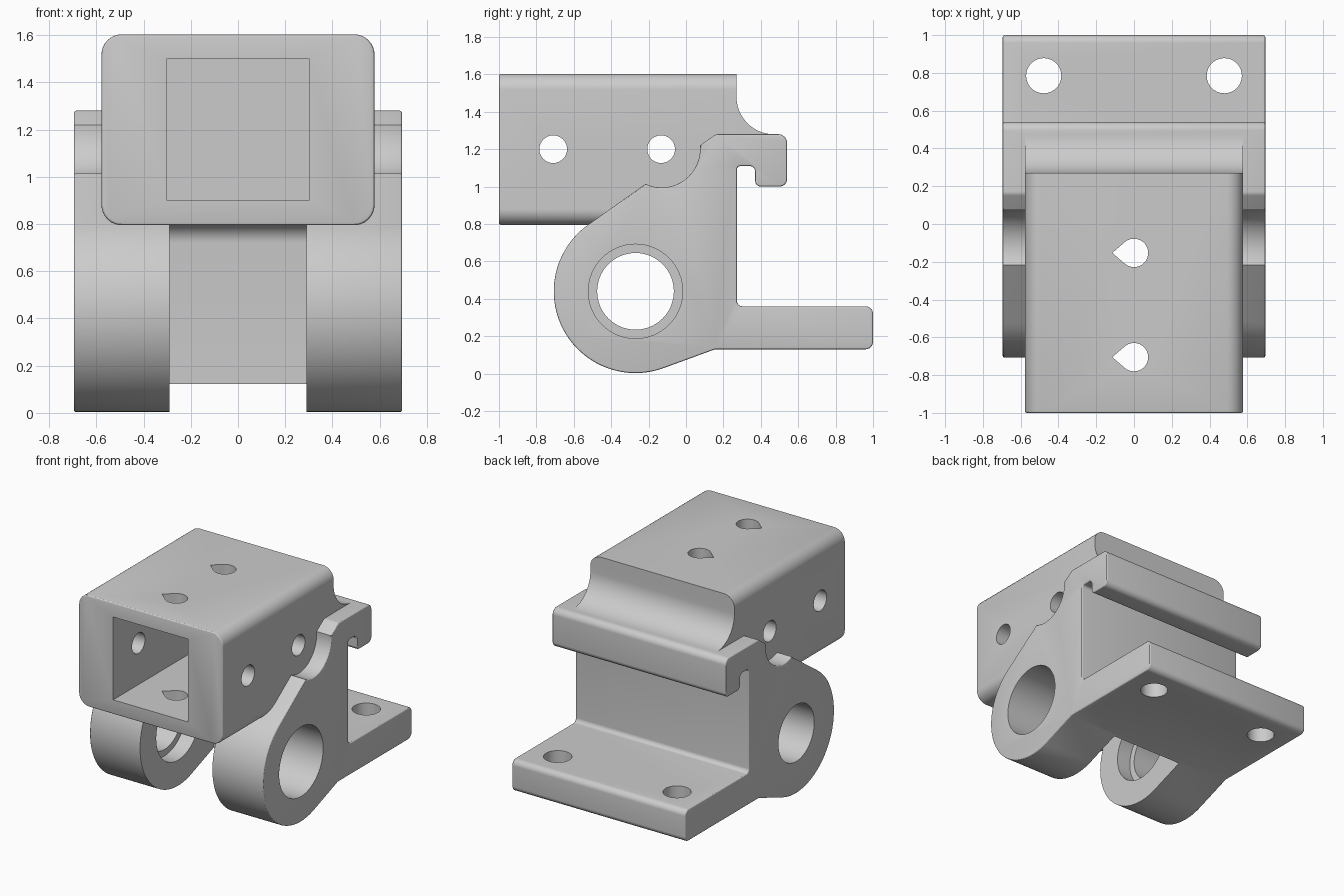
import bpy, bmesh
from math import sin, cos, pi, radians
from mathutils import Vector

if "Cube" in bpy.data.objects:
    bpy.data.objects.remove(bpy.data.objects["Cube"])


def arc(cx, cy, r, a0, a1, n):
    """Points along an arc, angles in degrees."""
    return [(cx + r * cos(radians(a0 + (a1 - a0) * i / n)),
             cy + r * sin(radians(a0 + (a1 - a0) * i / n))) for i in range(n + 1)]


def rounded(pts, n=6):
    """Replace every corner given as (u, v, radius) by a fillet."""
    out = []
    for i, p in enumerate(pts):
        if len(p) == 2:
            out.append(p)
            continue
        c = Vector(p[:2])
        d0 = (Vector(pts[i - 1][:2]) - c).normalized()
        d1 = (Vector(pts[(i + 1) % len(pts)][:2]) - c).normalized()
        half = d0.angle(d1) / 2
        mid = c + (d0 + d1).normalized() * p[2] / sin(half)
        reach = p[2] * cos(half) / sin(half)
        s, e = c + d0 * reach - mid, c + d1 * reach - mid
        for k in range(n + 1):
            v = s.lerp(e, k / n).normalized() * p[2]
            out.append(tuple(mid + v))
    return out


def prism(name, pts, axis, a, b, bevel=0, caps=(0, 1)):
    """Extrude a 2D outline along an axis, optionally rounding the cap rims."""
    place = {'X': lambda u, v, t: (t, u, v),
             'Y': lambda u, v, t: (u, t, v),
             'Z': lambda u, v, t: (u, v, t)}[axis]
    bm = bmesh.new()
    rings = [[bm.verts.new(place(u, v, t)) for u, v in pts] for t in (a, b)]
    ends = [bm.faces.new(r) for r in rings]
    n = len(pts)
    for i in range(n):
        j = (i + 1) % n
        bm.faces.new((rings[0][i], rings[0][j], rings[1][j], rings[1][i]))
    bmesh.ops.recalc_face_normals(bm, faces=bm.faces)
    if bevel:
        edges = [e for c in caps for e in ends[c].edges]
        bmesh.ops.bevel(bm, geom=edges, offset=bevel, segments=3, profile=0.5,
                        affect='EDGES', clamp_overlap=False)
    me = bpy.data.meshes.new(name)
    bm.to_mesh(me)
    bm.free()
    ob = bpy.data.objects.new(name, me)
    bpy.context.collection.objects.link(ob)
    return ob


def combine(target, tool, op):
    """Apply a boolean and discard the tool object."""
    m = target.modifiers.new(op, 'BOOLEAN')
    m.operation, m.solver, m.object = op, 'EXACT', tool
    bpy.context.view_layer.objects.active = target
    bpy.ops.object.modifier_apply(modifier=m.name)
    bpy.data.objects.remove(tool, do_unlink=True)


# Side outline: pivot lug, foot plate, back wall, hook, clearance groove
outline = arc(-0.27, 0.44, 0.437, 125.5, 289.7, 48) + rounded([
    (0.155, 0.13), (1.0, 0.13, 0.04), (1.0, 0.36, 0.04), (0.272, 0.36, 0.03),
    (0.272, 1.11, 0.02), (0.37, 1.11, 0.03), (0.37, 1.0, 0.03), (0.54, 1.0, 0.04),
    (0.54, 1.28, 0.045), (0.16, 1.28, 0.04), (0.074, 1.22)])
outline += arc(-0.13, 1.2, 0.205, 0, -115, 20)
bracket = prism("hinge_bracket", outline, 'X', -0.695, 0.695, 0.01)

# Opening between the two lugs
slot = rounded([(-1.2, -0.1), (0.135, -0.1), (0.135, 0.80, 0.08), (-1.2, 0.80)])
combine(bracket, prism("slot_cutter", slot, 'X', -0.29, 0.29), 'DIFFERENCE')

# Square socket block with rounded edges
w, z0, z1, r = 0.578, 0.795, 1.603, 0.085
block = rounded([(-w, z0, r), (w, z0, r), (w, z1, r), (-w, z1, r)], 8)
combine(bracket, prism("socket_block", block, 'Y', -1.0, 0.27, 0.012, (0,)), 'UNION')

# Concave fillet running from the block down to the hook
cove = [(0.15, 1.48), (0.15, 1.2), (0.47, 1.2)] + arc(0.47, 1.48, 0.2, 270, 180, 20)
combine(bracket, prism("cove", cove, 'X', -w + 0.001, w - 0.001), 'UNION')

# Square socket pocket
pocket = [(-0.3, 0.9), (0.3, 0.9), (0.3, 1.5), (-0.3, 1.5)]
combine(bracket, prism("pocket_cutter", pocket, 'Y', -1.1, 0.17), 'DIFFERENCE')

# Pivot bore, wide through the right lug and stepped in the left
for rad, x0 in ((0.205, -0.9), (0.252, -0.40)):
    bore = arc(-0.27, 0.44, rad, 0, 360, 64)[:-1]
    combine(bracket, prism("bore_cutter", bore, 'X', x0, 0.9), 'DIFFERENCE')

# Cross holes through the block sides, teardrop holes through its top and floor
for y in (-0.71, -0.133):
    hole = arc(y, 1.2, 0.074, 0, 360, 40)[:-1]
    combine(bracket, prism("side_hole_cutter", hole, 'X', -0.9, 0.9), 'DIFFERENCE')
for y in (-0.705, -0.153):
    drop = arc(0, y, 0.075, -130, 130, 32) + [(-0.115, y)]
    combine(bracket, prism("top_hole_cutter", drop, 'Z', 0.6, 1.8), 'DIFFERENCE')

# Mounting holes in the foot plate
for x in (-0.478, 0.478):
    hole = arc(x, 0.785, 0.093, 0, 360, 40)[:-1]
    combine(bracket, prism("foot_hole_cutter", hole, 'Z', 0, 0.6), 'DIFFERENCE')

bpy.ops.object.select_all(action='DESELECT')
bracket.select_set(True)
bpy.context.view_layer.objects.active = bracket
bpy.ops.object.shade_smooth_by_angle(angle=radians(25))
